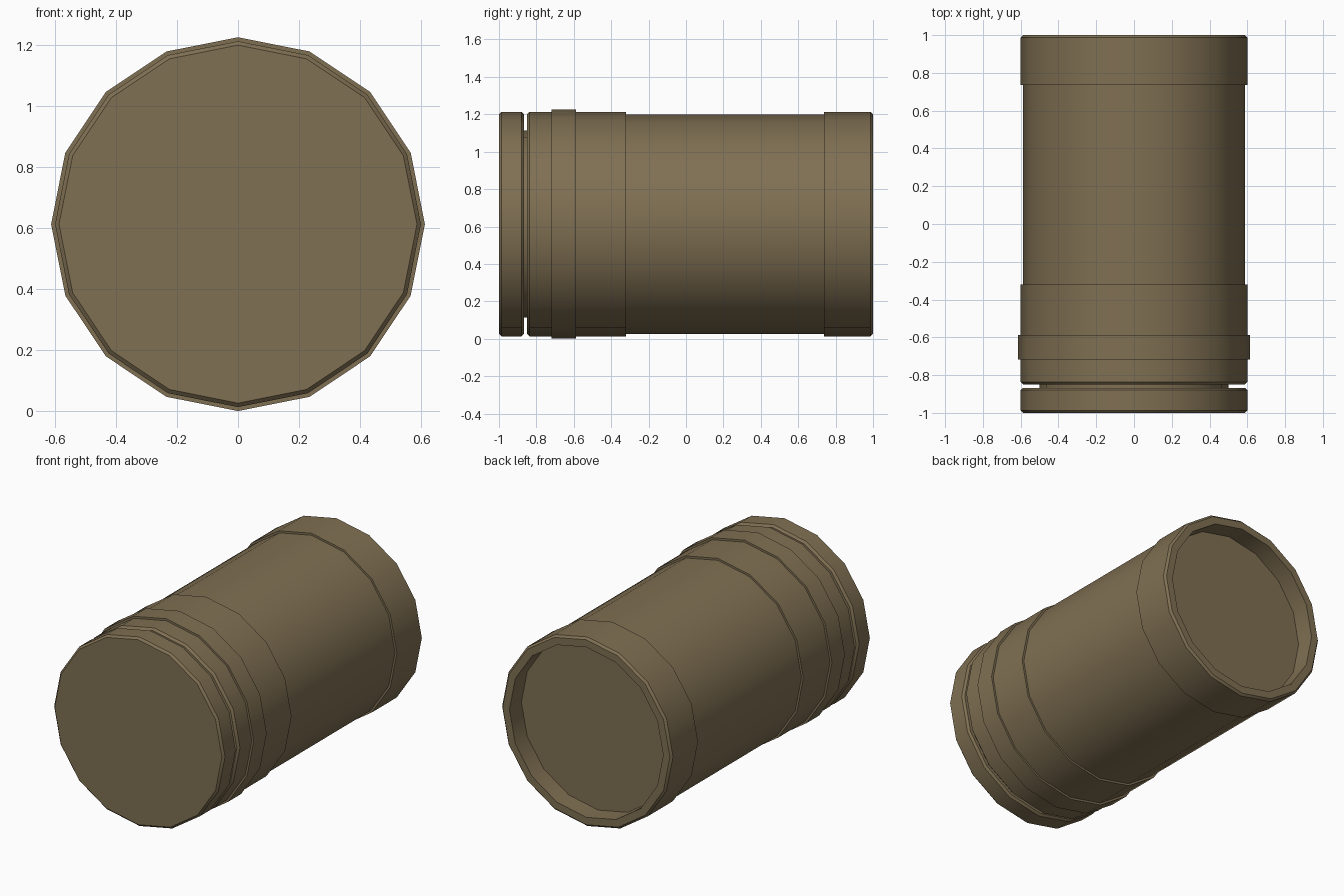
import bpy, bmesh, math

if "Cube" in bpy.data.objects:
    bpy.data.objects.remove(bpy.data.objects["Cube"])

SIDES = 16
CENTRE_Z = 0.613

mat = bpy.data.materials.new("olive brown")
mat.diffuse_color = (0.216, 0.162, 0.086, 1)
mat.use_nodes = True
mat.node_tree.nodes["Principled BSDF"].inputs["Base Color"].default_value = mat.diffuse_color


def lathe(name, profile):
    """Turn (y, radius) points round the y axis and close both ends."""
    bm = bmesh.new()
    rings = []
    for y, r in profile:
        ring = []
        for i in range(SIDES):
            a = 2 * math.pi * i / SIDES
            ring.append(bm.verts.new((r * math.cos(a), y, CENTRE_Z + r * math.sin(a))))
        rings.append(ring)
    for a, b in zip(rings, rings[1:]):
        for i in range(SIDES):
            j = (i + 1) % SIDES
            bm.faces.new((a[i], a[j], b[j], b[i]))
    bm.faces.new(rings[0])
    bm.faces.new(rings[-1])
    bmesh.ops.recalc_face_normals(bm, faces=bm.faces)
    mesh = bpy.data.meshes.new(name)
    bm.to_mesh(mesh)
    bm.free()
    mesh.materials.append(mat)
    obj = bpy.data.objects.new(name, mesh)
    bpy.context.collection.objects.link(obj)
    bpy.ops.object.select_all(action='DESELECT')
    obj.select_set(True)
    bpy.context.view_layer.objects.active = obj
    bpy.ops.object.shade_smooth_by_angle(angle=math.radians(30))
    return obj


# Front cap with bevelled rims
lathe("front_cap", [(-1, 0.587), (-0.987, 0.6), (-0.88, 0.6), (-0.867, 0.587)])

# Narrow neck seen in the gap behind the cap
lathe("neck", [(-0.88, 0.5), (-0.83, 0.5)])

# Main tube: collar, raised band, slim barrel, end sleeve and hollow back
lathe("tube", [
    (-0.85, 0.587), (-0.837, 0.6), (-0.718, 0.6),
    (-0.718, 0.613), (-0.588, 0.613), (-0.588, 0.6),
    (-0.32, 0.6), (-0.32, 0.587), (0.737, 0.587),
    (0.737, 0.6), (0.987, 0.6), (1, 0.587),
    (1, 0.54), (0.88, 0.54),
])
